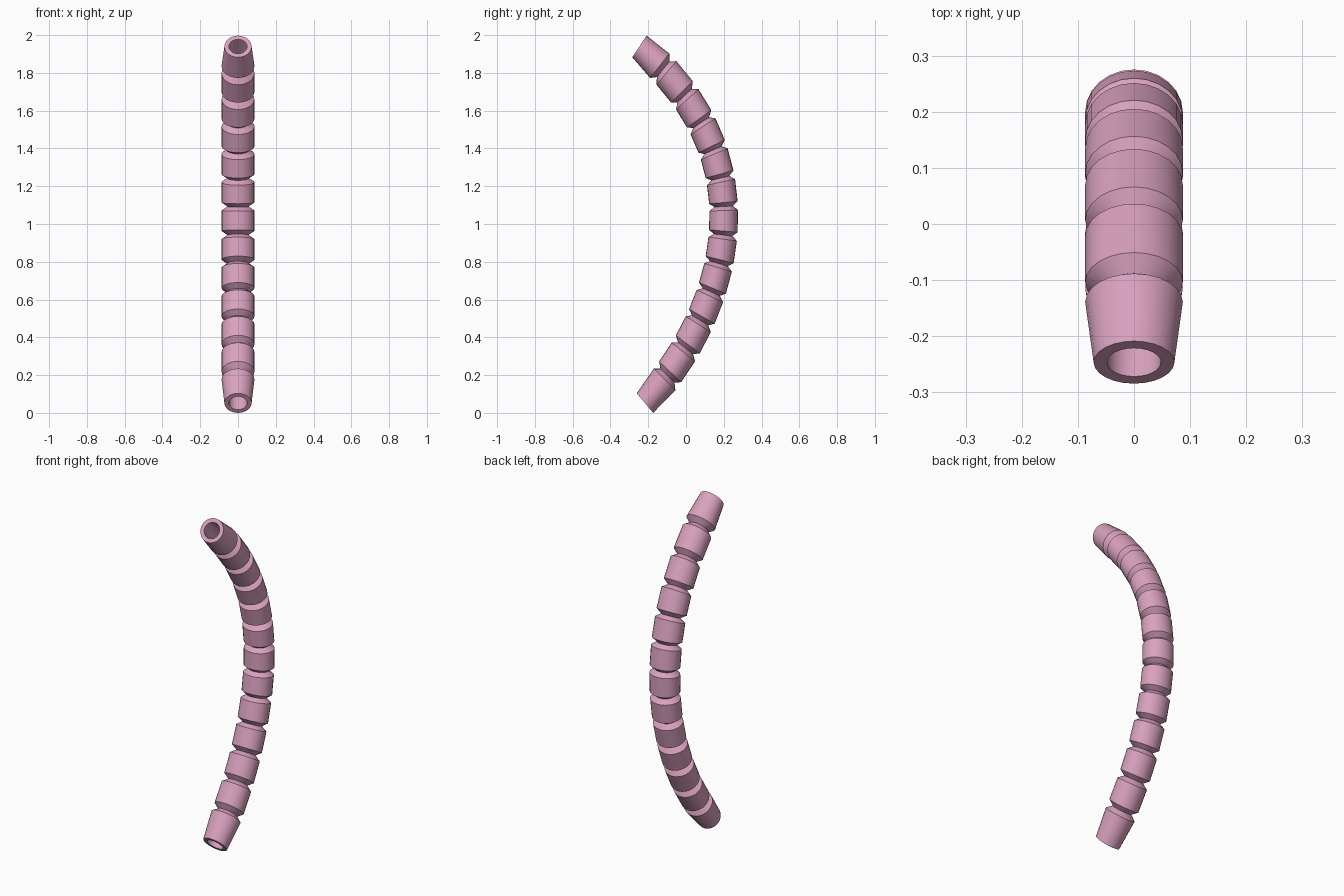
import bpy, bmesh, math

if "Cube" in bpy.data.objects:
    bpy.data.objects.remove(bpy.data.objects["Cube"])

SIDES = 24
SQUASH = 0.87          # the hose is slightly flattened front to back
R_BODY, R_NECK, R_TIP, R_BORE = 0.087, 0.056, 0.072, 0.048


def path(t):
    """Centre line: link number t -> (y, z, slope dy/dz)."""
    u = 0.151 * t - 0.0003 * t**2 - 0.00012 * t**3
    y = 0.2 + 0.02 * u - 0.43 * u**2 - 0.066 * u**3 - 0.065 * u**4
    m = 0.02 - 0.86 * u - 0.198 * u**2 - 0.26 * u**3
    return y, 1.02 + u, m


def ring(bm, t, r):
    """Ring of vertices set square to the bent centre line."""
    y, z, m = path(t)
    m /= SQUASH
    n = math.hypot(1, m)
    verts = []
    for i in range(SIDES):
        a = 2 * math.pi * i / SIDES
        c = r * math.sin(a)
        verts.append(bm.verts.new((r * math.cos(a), y + SQUASH * c / n, z - c * m / n)))
    return verts


# Outer profile: bottom nozzle, eleven links, top nozzle
profile = [(-6.53, R_TIP), (-5.64, R_BODY), (-5.5, R_NECK)]
for k in range(-5, 6):
    profile += [(k - 0.36, R_BODY), (k + 0.36, R_BODY), (k + 0.5, R_NECK)]
profile += [(5.64, R_BODY), (6.4, R_TIP)]

# Inner bore runs back down to the start
profile += [(t, R_BORE) for t, r in reversed(profile)]

bm = bmesh.new()
rings = [ring(bm, t, r) for t, r in profile]
for a, b in zip(rings, rings[1:] + rings[:1]):
    for i in range(SIDES):
        j = (i + 1) % SIDES
        bm.faces.new((a[i], a[j], b[j], b[i]))
bmesh.ops.recalc_face_normals(bm, faces=bm.faces)

# Stand on the floor
low = min(v.co.z for v in bm.verts)
bmesh.ops.translate(bm, verts=bm.verts, vec=(0, 0, -low))

mesh = bpy.data.meshes.new("segmented_hose")
bm.to_mesh(mesh)
bm.free()
hose = bpy.data.objects.new("segmented_hose", mesh)
bpy.context.collection.objects.link(hose)

pink = bpy.data.materials.new("dusty pink")
pink.diffuse_color = (0.70, 0.36, 0.52, 1)
pink.use_nodes = True
pink.node_tree.nodes["Principled BSDF"].inputs["Base Color"].default_value = pink.diffuse_color
mesh.materials.append(pink)

bpy.context.view_layer.objects.active = hose
hose.select_set(True)
bpy.ops.object.shade_smooth_by_angle(angle=math.radians(30))
